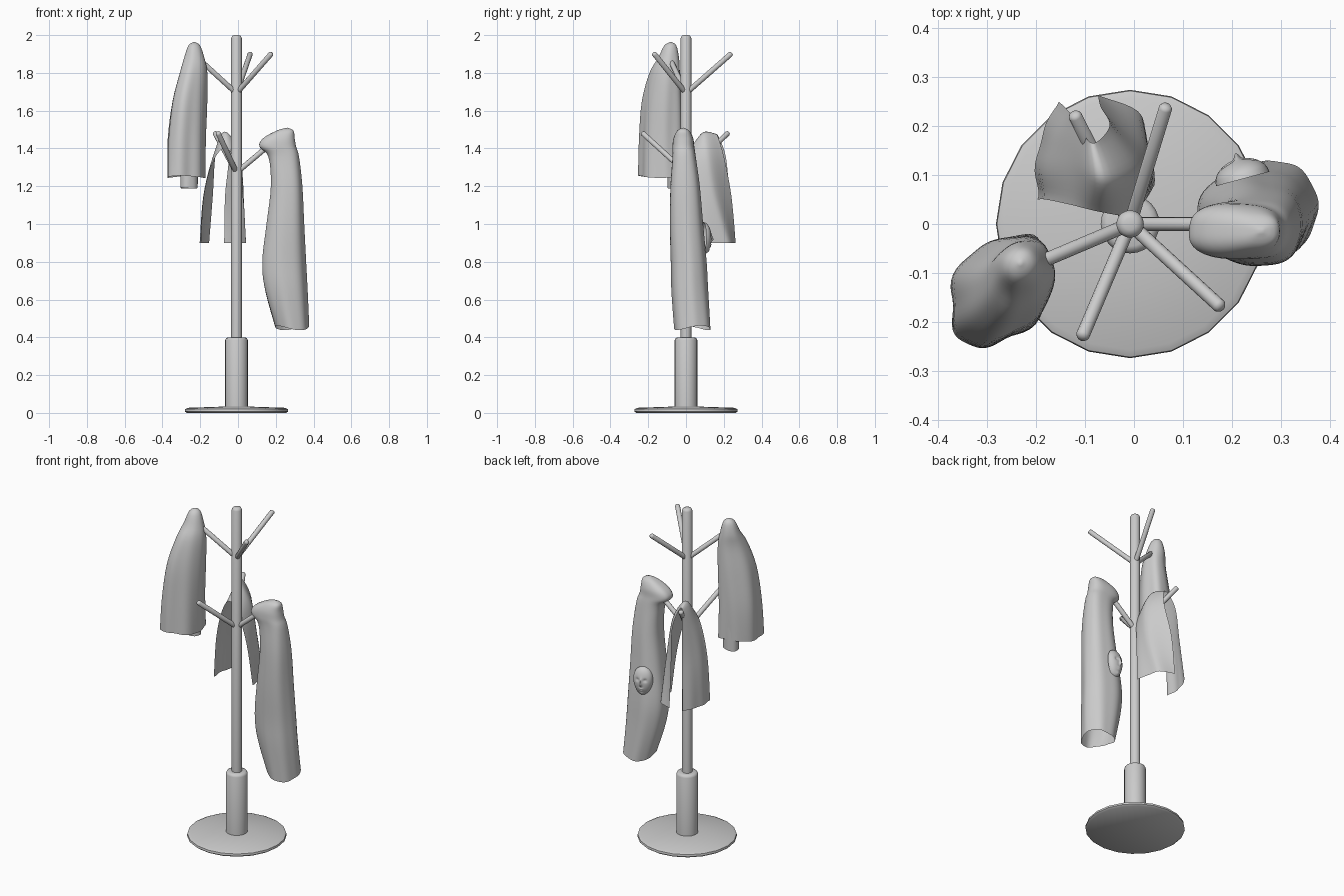
import bpy, bmesh, math
from mathutils import Vector

if "Cube" in bpy.data.objects:
    bpy.data.objects.remove(bpy.data.objects["Cube"])

CX = -0.008  # stand axis


def finish(name, verts, faces, angle=50):
    me = bpy.data.meshes.new(name)
    me.from_pydata(verts, [], faces)
    bm = bmesh.new()
    bm.from_mesh(me)
    bmesh.ops.remove_doubles(bm, verts=bm.verts, dist=1e-5)
    bmesh.ops.recalc_face_normals(bm, faces=bm.faces)
    bm.to_mesh(me)
    bm.free()
    ob = bpy.data.objects.new(name, me)
    bpy.context.collection.objects.link(ob)
    bpy.ops.object.select_all(action='DESELECT')
    ob.select_set(True)
    bpy.context.view_layer.objects.active = ob
    bpy.ops.object.shade_smooth_by_angle(angle=math.radians(angle))
    return ob


def grid_faces(rows, cols, wrap):
    n = cols if wrap else cols - 1
    return [(r * cols + c, r * cols + (c + 1) % cols,
             (r + 1) * cols + (c + 1) % cols, (r + 1) * cols + c)
            for r in range(rows - 1) for c in range(n)]


def spline(keys, steps):
    """Catmull-Rom interpolation through equal-length tuples."""
    out = []
    for i in range(len(keys) - 1):
        p0, p1 = keys[max(i - 1, 0)], keys[i]
        p2, p3 = keys[i + 1], keys[min(i + 2, len(keys) - 1)]
        for s in range(steps):
            t = s / steps
            out.append(tuple(
                b + 0.5 * t * (c - a + t * (2*a - 5*b + 4*c - d + t * (3*(b - c) + d - a)))
                for a, b, c, d in zip(p0, p1, p2, p3)))
    return out + [tuple(keys[-1])]


def lathe(name, profile, sides):
    verts = [(CX + r * math.cos(2*math.pi*i/sides), r * math.sin(2*math.pi*i/sides), z)
             for r, z in profile for i in range(sides)]
    return finish(name, verts, grid_faces(len(profile), sides, True))


def rod(name, start, end, radius, sides=12):
    """Peg with a rounded tip."""
    start, end = Vector(start), Vector(end)
    axis = (end - start).normalized()
    u = axis.orthogonal().normalized()
    v = axis.cross(u)
    length = (end - start).length
    prof = [(0, 0), (radius, 0), (radius, length - radius * 0.6),
            (radius * 0.7, length - radius * 0.15), (0, length)]
    verts = [start + axis * d + r * (u * math.cos(2*math.pi*i/sides) + v * math.sin(2*math.pi*i/sides))
             for r, d in prof for i in range(sides)]
    return finish(name, verts, grid_faces(len(prof), sides, True))


def garment(name, keys, angle, folds, amp, hem=0.012, square=0.0, sides=56):
    """Hanging cloth shell, open at the hem; keys are (z, cx, cy, a, b)."""
    rings = spline(keys, 4)
    ca, sa = math.cos(angle), math.sin(angle)
    top, bottom = keys[0][0], keys[-1][0]
    verts = []
    for z, cx, cy, a, b in rings:
        f = (top - z) / (top - bottom)
        for i in range(sides):
            t = 2 * math.pi * i / sides
            k = 1 + amp * f ** 0.7 * (math.sin(folds*t + 1.5*f) + 0.6*math.sin((folds + 3)*t + 2 - f))
            k -= square * math.cos(4 * t)
            px, py = a * k * math.cos(t), b * k * math.sin(t)
            verts.append((cx + px*ca - py*sa, cy + px*sa + py*ca,
                          z + hem * f ** 6 * math.sin(2*t + 0.6)))
    return finish(name, verts, grid_faces(len(rings), sides, True), 70)


# Stand: base, sleeve, pole
lathe("base", [(0, 0), (0.264, 0), (0.274, 0.008), (0.272, 0.02), (0.257, 0.027), (0.05, 0.034), (0, 0.034)], 20)
lathe("pole_sleeve", [(0.06, 0.02), (0.06, 0.385), (0.055, 0.396), (0.045, 0.4), (0, 0.4)], 24)
lathe("pole", [(0.028, 0.39), (0.028, 1.985), (0.022, 1.996), (0.012, 2.0), (0, 2.0)], 20)

# Pegs in two tiers
for tier, z0, angles in (("upper", 1.70, (-42.5, 73, 203)), ("lower", 1.28, (-113, 117, 0))):
    for i, deg in enumerate(angles):
        c, s = math.cos(math.radians(deg)), math.sin(math.radians(deg))
        rod(f"{tier}_peg_{i + 1}", (CX + 0.01*c, 0.01*s, z0), (CX + 0.254*c, 0.254*s, z0 + 0.205), 0.014)

# Short jacket on the left, with its hanging sleeve
garment("short_jacket", [
    (1.965, -0.232, -0.08, 0.0, 0.0), (1.945, -0.232, -0.083, 0.032, 0.03),
    (1.88, -0.232, -0.092, 0.056, 0.052), (1.80, -0.236, -0.112, 0.085, 0.066),
    (1.65, -0.256, -0.128, 0.11, 0.083), (1.45, -0.272, -0.134, 0.119, 0.093),
    (1.25, -0.274, -0.137, 0.124, 0.092)], math.radians(55), 4, 0.055, 0.006)
garment("jacket_sleeve", [
    (1.75, -0.245, -0.07, 0.0, 0.0), (1.7, -0.247, -0.07, 0.03, 0.022),
    (1.45, -0.258, -0.062, 0.045, 0.032), (1.19, -0.26, -0.062, 0.045, 0.033)],
    0.2, 3, 0.04, 0.003, 0.0, 24)

# Long hooded coat on the right
garment("long_coat", [
    (1.51, 0.26, -0.015, 0.0, 0.0), (1.495, 0.25, -0.015, 0.045, 0.032),
    (1.455, 0.217, -0.014, 0.086, 0.054), (1.41, 0.21, -0.014, 0.101, 0.06),
    (1.355, 0.242, -0.01, 0.084, 0.064), (1.2, 0.257, -0.005, 0.086, 0.08),
    (1.0, 0.25, 0.002, 0.102, 0.09), (0.8, 0.243, 0.014, 0.118, 0.096),
    (0.65, 0.254, 0.02, 0.114, 0.098), (0.45, 0.286, 0.034, 0.09, 0.096)], 0.0, 4, 0.035, 0.012, 0.04)

# Cloth draped over the back peg: front, middle and rear edge at each station
drape = [
    (-0.197, 0.05, 0.90, -0.197, 0.15, 0.90, -0.156, 0.25, 0.90),
    (-0.180, 0.05, 1.15, -0.178, 0.14, 1.15, -0.135, 0.23, 1.15),
    (-0.132, 0.04, 1.33, -0.132, 0.13, 1.36, -0.120, 0.21, 1.36),
    (-0.070, 0.025, 1.40, -0.070, 0.09, 1.485, -0.085, 0.165, 1.475),
    (-0.008, 0.018, 1.33, 0.005, 0.11, 1.38, -0.050, 0.20, 1.36),
    (0.024, 0.05, 1.15, 0.025, 0.15, 1.15, -0.070, 0.24, 1.15),
    (0.042, 0.08, 0.90, 0.014, 0.22, 0.90, -0.076, 0.263, 0.90)]
verts, rows = [], spline(drape, 6)
for r in rows:
    line = spline([r[0:3], r[3:6], r[6:9]], 8)
    fade = max(0.0, (1.45 - r[5]) / 0.55)
    verts += [(x + 0.003 * fade * math.sin(j * 0.9), y, z) for j, (x, y, z) in enumerate(line)]
finish("draped_cloth", verts, grid_faces(len(rows), 17, False), 70)

# Face mask on the rear of the long coat, facing back and slightly left
bumps = [(0, -0.10, 0.12, 0.13, 0.010), (0, 0.12, 0.10, 0.22, 0.007),      # nose tip, bridge
         (-0.4, 0.20, 0.18, 0.10, -0.007), (0.4, 0.20, 0.18, 0.10, -0.007),  # eye sockets
         (0, -0.40, 0.26, 0.06, 0.005), (0, -0.53, 0.24, 0.05, 0.005),       # lips
         (0, -0.80, 0.22, 0.13, 0.006)]                                    # chin
N, M = 28, 36
out, side = Vector((-0.26, 0.966, 0)), Vector((0.966, 0.26, 0))
verts = []
for r in range(N + 1):
    rad = r / N
    for c in range(M):
        t = 2 * math.pi * c / M
        u, v = rad * math.cos(t), rad * math.sin(t)
        d = 0.042 * math.sqrt(max(0, 1 - rad * rad))
        d += sum(h * math.exp(-((u - bu)/su)**2 - ((v - bv)/sv)**2) for bu, bv, su, sv, h in bumps)
        w = 0.056 * (1 + 0.15 * v)
        verts.append(Vector((0.222, 0.092, 0.925)) + side * (u * w) + out * d + Vector((0, 0, v * 0.085)))
finish("face_mask", verts, grid_faces(N + 1, M, True), 70)
